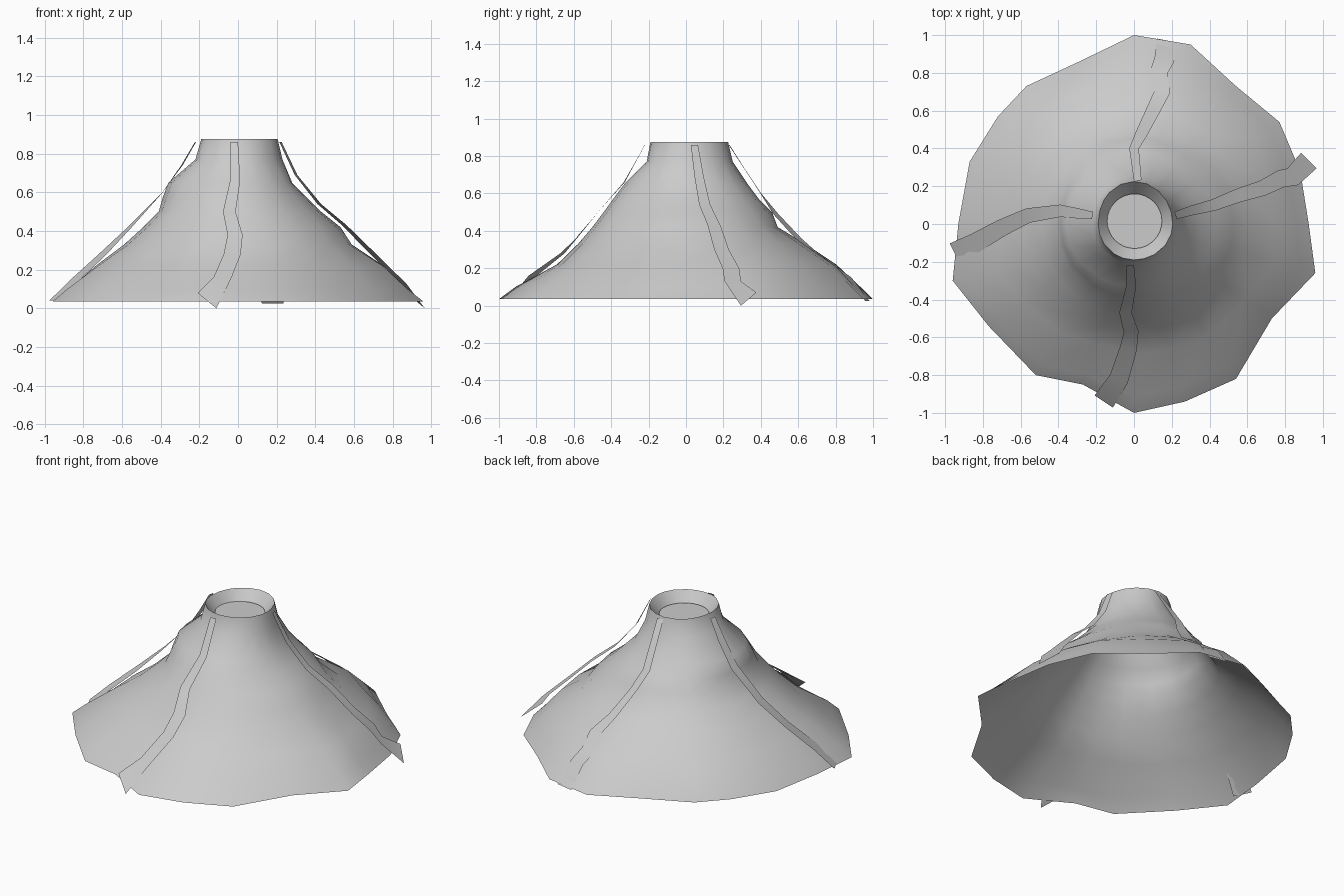
import bpy, math
from mathutils import Vector

if "Cube" in bpy.data.objects:
    bpy.data.objects.remove(bpy.data.objects["Cube"], do_unlink=True)

grey = bpy.data.materials.new("stone grey")
grey.use_nodes = True
colour = (0.6, 0.6, 0.6, 1)
grey.diffuse_color = colour
grey.node_tree.nodes["Principled BSDF"].inputs["Base Color"].default_value = colour


def add_mesh(name, verts, faces, angle):
    mesh = bpy.data.meshes.new(name)
    mesh.from_pydata(verts, [], faces)
    mesh.materials.append(grey)
    obj = bpy.data.objects.new(name, mesh)
    bpy.context.collection.objects.link(obj)
    bpy.ops.object.select_all(action="DESELECT")
    obj.select_set(True)
    bpy.context.view_layer.objects.active = obj
    bpy.ops.object.shade_smooth_by_angle(angle=math.radians(angle))
    return obj


# Ragged outline of the mountain foot
FOOT = [Vector(p) for p in [
    (.925, 0), (.88, .28), (.77, .54), (.54, .73), (.3, .95), (0, 1), (-.29, .86),
    (-.57, .73), (-.72, .57), (-.87, .33), (-.93, 0), (-.96, -.3), (-.77, -.54),
    (-.52, -.8), (-.27, -.85), (0, -1), (.27, -.94), (.54, -.82), (.73, -.5), (.96, -.26)]]
SPOKES = len(FOOT)

# Height and radius toward +x, +y, -x, -y, from foot to crater floor
RINGS = [(.1, .87, .89, .88, .87), (.22, .76, .78, .74, .67),
         (.33, .59, .63, .59, .57), (.42, .53, .49, .49, .5),
         (.5, .43, .46, .41, .44), (.57, .36, .39, .39, .39),
         (.65, .28, .33, .36, .33), (.77, .23, .25, .22, .21),
         (.875, .205, .225, .19, .19), (.78, .13, .15, .12, .12)]


def blend(radii, angle):
    c, s = math.cos(angle), math.sin(angle)
    return radii[0 if c > 0 else 2] * c * c + radii[1 if s > 0 else 3] * s * s


verts = [(p.x, p.y, .035) for p in FOOT]
for row, (z, *radii) in enumerate(RINGS):
    fade = max(0, .8 - .3 * row)
    for p in FOOT:
        a = math.atan2(p.y, p.x)
        r = blend(radii, a) * (1 + fade * (p.length - .94))
        verts.append((r * math.cos(a), r * math.sin(a), z))
faces = []
for row in range(len(RINGS)):
    for i in range(SPOKES):
        j, base = (i + 1) % SPOKES, row * SPOKES
        faces.append((base + i, base + j, base + SPOKES + j, base + SPOKES + i))
add_mesh("mountain", verts, faces, 50)

# Round lava pool in the crater
bpy.ops.mesh.primitive_circle_add(vertices=32, radius=.145, fill_type="NGON",
                                  location=(.003, .015, .815))
pool = bpy.context.object
pool.name = "lava_pool"
pool.data.materials.append(grey)

# Lava streams: twist of the end edge, then a winding path from rim to foot
STREAMS = {
    "front": (-.04, [(-.02, -.22, .86), (-.015, -.33, .66), (-.045, -.47, .5),
                     (-.015, -.57, .38), (-.03, -.66, .28), (-.08, -.82, .16),
                     (-.16, -.94, .04)]),
    "left": (.035, [(.22, .045, .86), (.3, .07, .69), (.42, .1, .54), (.55, .15, .43),
                    (.68, .19, .3), (.78, .24, .2), (.84, .25, .13), (.925, .335, .035)]),
    "back": (0, [(.02, .23, .86), (0, .4, .6), (.04, .48, .49), (.1, .6, .36),
                 (.15, .7, .28), (.13, .8, .21), (.16, .87, .15), (.18, .97, .025)]),
    "right": (0, [(-.22, .045, .86), (-.29, .055, .74), (-.39, .07, .6), (-.56, .045, .42),
                  (-.7, -.02, .28), (-.84, -.1, .15), (-.95, -.155, .04)]),
}
for side, (twist, path) in STREAMS.items():
    path = [Vector(p) for p in path]
    last = len(path) - 1
    ribbon = []
    for i, p in enumerate(path):
        along = path[min(i + 1, last)] - path[max(i - 1, 0)]
        across = Vector((-along.y, along.x, 0)).normalized() * (.02 + .038 * i / last)
        if i == last:
            across.z = twist
        ribbon += [p + across, p - across]
    quads = [(2 * i, 2 * i + 1, 2 * i + 3, 2 * i + 2) for i in range(last)]
    add_mesh(side + "_lava_stream", ribbon, quads, 40)
